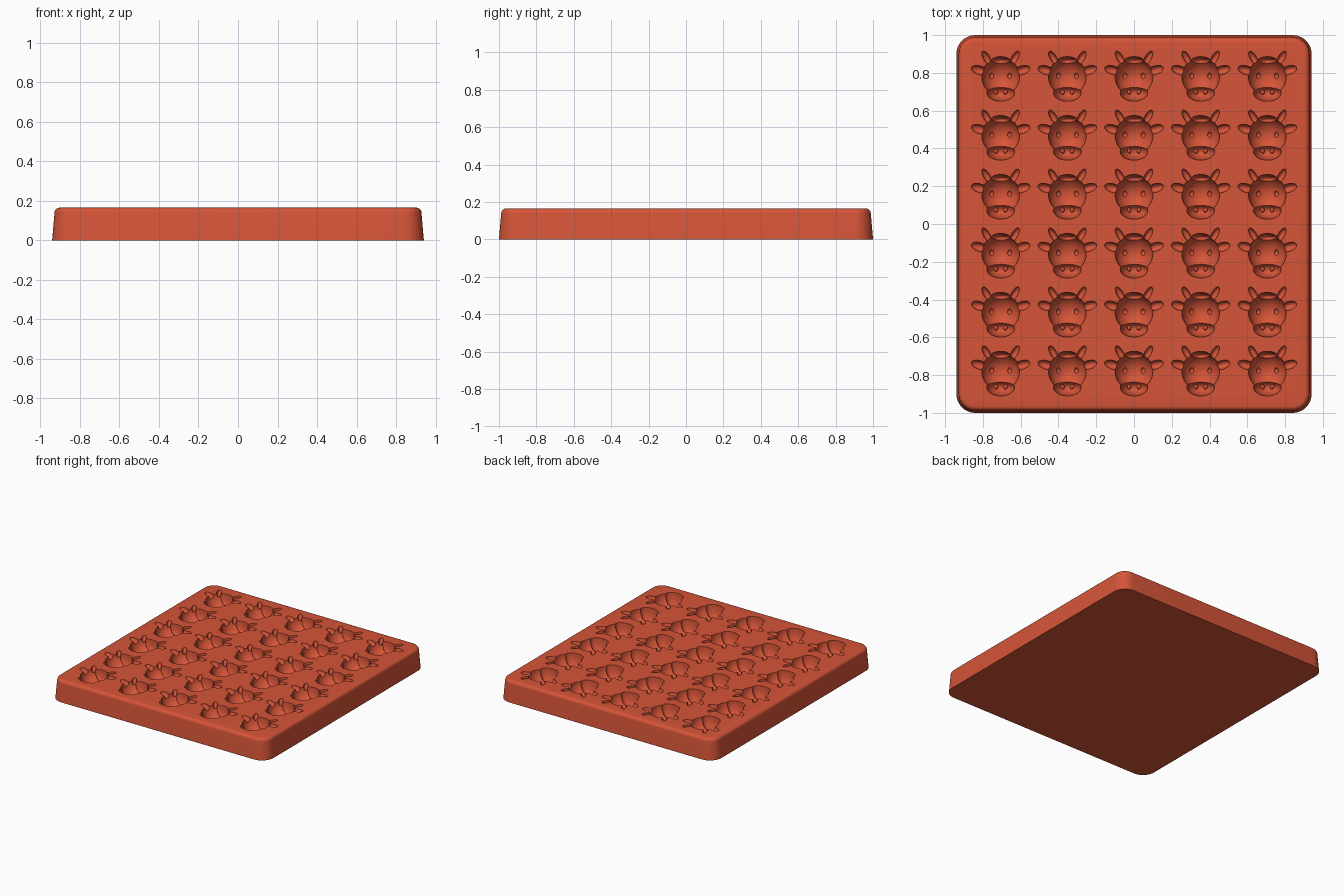
import bpy, bmesh, math
from mathutils import Matrix, Vector

cube = bpy.data.objects.get("Cube")
if cube:
    bpy.data.objects.remove(cube, do_unlink=True)

TOP = 0.165

red = bpy.data.materials.new("terracotta red")
red.use_nodes = True
red.diffuse_color = (0.67, 0.09, 0.04, 1)
red.node_tree.nodes["Principled BSDF"].inputs["Base Color"].default_value = red.diffuse_color


def make_object(name, bm):
    mesh = bpy.data.meshes.new(name)
    bmesh.ops.recalc_face_normals(bm, faces=bm.faces)
    bm.to_mesh(mesh)
    bm.free()
    mesh.materials.append(red)
    obj = bpy.data.objects.new(name, mesh)
    bpy.context.collection.objects.link(obj)
    return obj


def boolean(target, other, operation):
    bpy.context.view_layer.objects.active = target
    mod = target.modifiers.new("cut", "BOOLEAN")
    mod.object, mod.operation, mod.solver = other, operation, "MANIFOLD"
    bpy.ops.object.modifier_apply(modifier=mod.name)
    bpy.data.objects.remove(other, do_unlink=True)


def ellipsoid(name, centre, radii, turn=0, segments=28):
    bm = bmesh.new()
    matrix = (Matrix.Translation(centre) @ Matrix.Rotation(math.radians(turn), 4, "Z")
              @ Matrix.Diagonal((*radii, 1)))
    bmesh.ops.create_uvsphere(bm, u_segments=segments, v_segments=segments // 2,
                              radius=1, matrix=matrix)
    return make_object(name, bm)


# Tapered slab with rounded corners and a softened top rim
def slab():
    rings = [(0, 0), (TOP - 0.025, 0.012)]
    for i in range(1, 6):
        a = math.radians(18 * i)
        rings.append((TOP - 0.025 * (1 - math.sin(a)), 0.012 + 0.025 * (1 - math.cos(a))))
    bm = bmesh.new()
    loops = []
    for z, inset in rings:
        loop = []
        for quarter, (sx, sy) in enumerate(((1, 1), (-1, 1), (-1, -1), (1, -1))):
            for step in range(11):
                a = math.radians(90 * quarter + 9 * step)
                r = 0.1 - inset
                loop.append(bm.verts.new((sx * 0.84 + r * math.cos(a),
                                          sy * 0.9 + r * math.sin(a), z)))
        loops.append(loop)
    for low, high in zip(loops, loops[1:]):
        for i in range(len(low)):
            j = (i + 1) % len(low)
            bm.faces.new((low[i], low[j], high[j], high[i]))
    bm.faces.new(loops[0])
    bm.faces.new(loops[-1])
    return make_object("mould_tray", bm)


# One cow head, sunk into the top surface
cow = ellipsoid("cow_head_cutter", (0, 0, 0), (0.1, 0.1, 0.1), segments=40)
parts = [
    ellipsoid("muzzle", (0, -0.085, 0), (0.073, 0.045, 0.105), segments=36),
    ellipsoid("forelock", (0, 0.082, 0), (0.052, 0.024, 0.08)),
]
for side in (-1, 1):
    parts += [
        ellipsoid("ear", (side * 0.112, 0.034, 0), (0.045, 0.023, 0.03), side * 17),
        ellipsoid("horn", (side * 0.074, 0.098, 0), (0.042, 0.017, 0.03), side * 60),
        ellipsoid("eye", (side * 0.047, 0.004, -0.086), (0.012, 0.016, 0.014), 0, 16),
    ]
for part in parts:
    boolean(cow, part, "UNION")
for side in (-1, 1):
    boolean(cow, ellipsoid("nostril", (side * 0.026, -0.082, -0.098),
                           (0.011, 0.014, 0.014), side * -20, 16), "DIFFERENCE")

# Grid of cavities
grid = bmesh.new()
for column in range(5):
    for row in range(6):
        start = len(grid.verts)
        grid.from_mesh(cow.data)
        grid.verts.ensure_lookup_table()
        bmesh.ops.translate(grid, verts=grid.verts[start:],
                            vec=Vector(((column - 2) * 0.353, (row - 2.5) * 0.312, TOP)))
bpy.data.objects.remove(cow, do_unlink=True)
tray = slab()
boolean(tray, make_object("cavity_cutter", grid), "DIFFERENCE")

# Smooth curved surfaces, crisp cavity edges
bpy.ops.object.select_all(action="DESELECT")
tray.select_set(True)
bpy.context.view_layer.objects.active = tray
bpy.ops.object.shade_smooth_by_angle(angle=math.radians(30))
